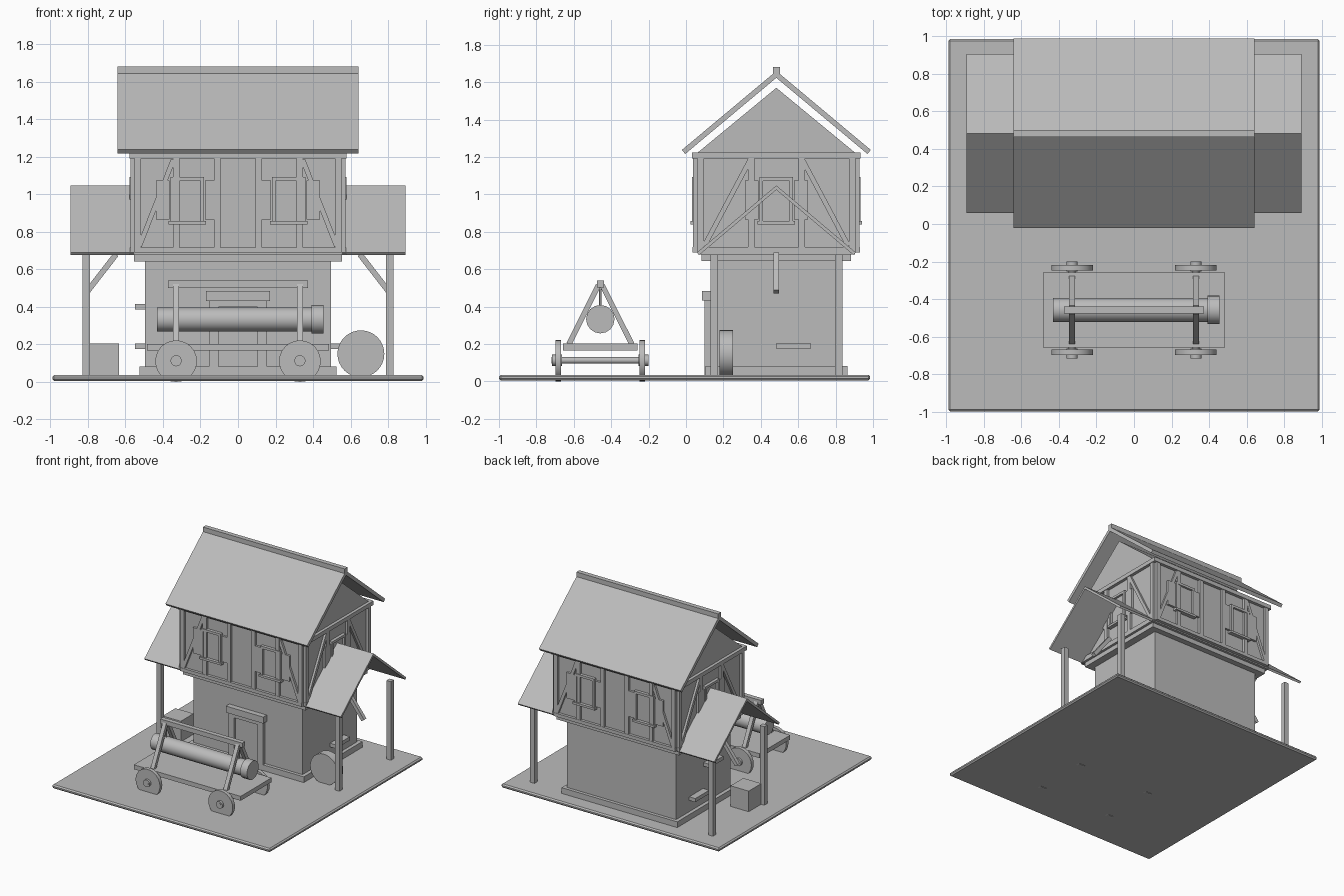
import bpy, bmesh, math
from mathutils import Vector, Matrix

if "Cube" in bpy.data.objects:
    bpy.data.objects.remove(bpy.data.objects["Cube"])

grey = bpy.data.materials.new("plain_grey")
grey.diffuse_color = (0.5, 0.5, 0.5, 1)
grey.use_nodes = True
grey.node_tree.nodes["Principled BSDF"].inputs["Base Color"].default_value = grey.diffuse_color
CY = 0.483  # house centre in y


def finish(name, bm):
    bmesh.ops.recalc_face_normals(bm, faces=bm.faces)
    me = bpy.data.meshes.new(name)
    bm.to_mesh(me)
    bm.free()
    me.materials.append(grey)
    ob = bpy.data.objects.new(name, me)
    bpy.context.collection.objects.link(ob)
    return ob


def box(name, x0, x1, y0, y1, z0, z1, bevel=0):
    bm = bmesh.new()
    m = Matrix.Translation(((x0 + x1) / 2, (y0 + y1) / 2, (z0 + z1) / 2))
    m = m @ Matrix.Diagonal((abs(x1 - x0), abs(y1 - y0), abs(z1 - z0), 1))
    bmesh.ops.create_cube(bm, size=1, matrix=m)
    if bevel:
        bmesh.ops.bevel(bm, geom=bm.edges[:], offset=bevel, segments=1, affect='EDGES')
    return finish(name, bm)


def beam(name, p, q, side, w, t):
    """Square timber from p to q; w is its size along side, t across it."""
    p, q, s = Vector(p), Vector(q), Vector(side).normalized()
    d = (q - p).normalized()
    rot = Matrix((s, d.cross(s), d)).transposed().to_4x4()
    m = Matrix.Translation((p + q) / 2) @ rot @ Matrix.Diagonal((w, t, (q - p).length, 1))
    bm = bmesh.new()
    bmesh.ops.create_cube(bm, size=1, matrix=m)
    return finish(name, bm)


def cyl(name, p, q, r, n=24):
    p, q = Vector(p), Vector(q)
    rot = (q - p).to_track_quat('Z', 'Y').to_matrix().to_4x4()
    bm = bmesh.new()
    bmesh.ops.create_cone(bm, cap_ends=True, segments=n, radius1=r, radius2=r,
                          depth=(q - p).length, matrix=Matrix.Translation((p + q) / 2) @ rot)
    ob = finish(name, bm)
    for f in ob.data.polygons:
        f.use_smooth = len(f.vertices) == 4
    for e in ob.data.edges:
        a, b = (ob.data.vertices[i].co for i in e.vertices)
        e.use_edge_sharp = abs((a - b).dot((q - p).normalized())) < 1e-4
    return ob


def prism(name, pts, x0, x1):
    """Extrude a (y, z) outline along x."""
    bm = bmesh.new()
    a = [bm.verts.new((x0, y, z)) for y, z in pts]
    b = [bm.verts.new((x1, y, z)) for y, z in pts]
    bm.faces.new(a)
    bm.faces.new(b[::-1])
    for i in range(len(pts)):
        j = (i + 1) % len(pts)
        bm.faces.new((a[i], b[i], b[j], a[j]))
    return finish(name, bm)


def roof(name, x0, x1, half, apex, eave, t):
    """Two sloping slabs meeting at the ridge."""
    rise = apex - eave
    ln = math.hypot(half, rise)
    oy, oz = rise / ln * t, half / ln * t
    drop = t * ln / half
    prism(name, [(CY - half, eave), (CY, apex), (CY + half, eave),
                 (CY + half - oy, eave - oz), (CY, apex - drop),
                 (CY - half + oy, eave - oz)], x0, x1)


# ground and lower storey
box("ground_plate", -0.99, 0.99, -1.0, 0.985, 0.005, 0.036, 0.01)
box("plinth", -0.525, 0.525, CY - 0.38, CY + 0.38, 0.03, 0.083)
box("lower_wall", -0.495, 0.495, CY - 0.353, CY + 0.353, 0.03, 0.65)
box("jetty_beam", -0.555, 0.555, CY - 0.4, CY + 0.4, 0.643, 0.68)
box("jetty_sill", -0.575, 0.575, CY - 0.42, CY + 0.42, 0.68, 0.695)

# door
box("door", -0.105, 0.105, 0.115, 0.14, 0.036, 0.415)
box("door_lintel", -0.17, 0.17, 0.085, 0.14, 0.432, 0.485)
for s in (-1, 1):
    box("door_jamb", s * 0.105, s * 0.155, 0.1, 0.14, 0.036, 0.432)
box("door_head", -0.105, 0.105, 0.1, 0.14, 0.4, 0.432)

# side ledges
box("side_ledge", 0.49, 0.55, 0.485, 0.665, 0.175, 0.205)
box("side_ledge", -0.55, -0.49, 0.485, 0.665, 0.175, 0.205)
box("side_ledge", -0.55, -0.49, 0.3, 0.48, 0.385, 0.415)

# upper storey
HX, HY = 0.553, 0.425
box("upper_wall", -HX, HX, CY - HY, CY + HY, 0.69, 1.22)


def timber_wall(normal, depth, half, studs, brace, windows):
    n = Vector(normal)
    u = Vector((-n.y, n.x, 0))

    def at(a, d, z):
        return Vector((0, CY, 0)) + u * a + n * (depth + d) + Vector((0, 0, z))

    def part(name, a0, a1, d, z0, z1):
        p, q = at(a0, -0.01, z0), at(a1, d, z1)
        box(name, p.x, q.x, p.y, q.y, z0, z1)

    part("bottom_rail", -half, half, 0.022, 0.69, 0.718)
    part("top_rail", -half - 0.02, half + 0.02, 0.025, 1.192, 1.225)
    for a in studs:
        part("wall_stud", a - 0.017, a + 0.017, 0.02, 0.71, 1.195)
    for s in (-1, 1):
        beam("wall_brace", at(s * brace[0], 0.007, 0.725), at(s * brace[1], 0.007, 1.185),
             n, 0.022, 0.026)
    for c in windows:
        part("window_pane", c - 0.08, c + 0.08, 0.008, 0.85, 1.09)
        for s in (-1, 1):
            part("window_side", c + s * 0.07, c + s * 0.09, 0.025, 0.85, 1.09)
            part("shutter", c + s * 0.095, c + s * 0.168, 0.018, 0.865, 1.075)
        part("window_head", c - 0.09, c + 0.09, 0.025, 1.072, 1.092)
        part("window_sill", c - 0.1, c + 0.1, 0.033, 0.84, 0.858)


for s in (-1, 1):
    timber_wall((0, s, 0), HY, HX, (-0.535, -0.33, -0.11, 0.11, 0.33, 0.535),
                (0.525, 0.345), (-0.27, 0.27))
    timber_wall((s, 0, 0), HX, HY, (-0.405, -0.135, 0.135, 0.405), (0.385, 0.14), (0,))

# main roof and gables
prism("gable", [(CY - HY, 1.22), (CY, 1.57), (CY + HY, 1.22)], -HX, HX)
roof("main_roof", -0.643, 0.643, 0.505, 1.66, 1.238, 0.028)
box("roof_ridge", -0.643, 0.643, CY - 0.019, CY + 0.019, 1.64, 1.682)

# side porches
for s in (-1, 1):
    roof("porch_roof", s * 0.555, s * 0.892, 0.424, 1.048, 0.69, 0.018)
    for y in (-0.333, 0.333):
        box("porch_post", s * 0.79, s * 0.83, CY + y - 0.02, CY + y + 0.02, 0.03, 0.68)
    beam("porch_brace", (s * 0.805, CY, 0.48), (s * 0.65, CY, 0.68), (0, 1, 0), 0.03, 0.03)

# yard props
box("crate", -0.8, -0.635, 0.165, 0.33, 0.036, 0.205)
cyl("millstone", (0.655, 0.178, 0.15), (0.655, 0.25, 0.15), 0.125, 32)

# ram wagon
WY = -0.458
box("wagon_bed", -0.485, 0.485, WY - 0.2, WY + 0.2, 0.167, 0.203)
for x in (-0.33, 0.33):
    cyl("axle", (x, WY - 0.26, 0.113), (x, WY + 0.23, 0.113), 0.018, 12)
    for s in (-1, 1):
        cyl("wheel", (x, WY + s * 0.21, 0.111), (x, WY + s * 0.24, 0.111), 0.111)
        cyl("wheel_hub", (x, WY + s * 0.205, 0.113), (x, WY + s * 0.258, 0.113), 0.03, 12)
        beam("frame_leg", (x, WY + s * 0.168, 0.2), (x, WY + s * 0.01, 0.515),
             (1, 0, 0), 0.033, 0.028)
    cyl("hanging_rope", (x, WY, 0.38), (x, WY, 0.51), 0.006, 8)
box("frame_ridge", -0.373, 0.373, WY - 0.019, WY + 0.019, 0.502, 0.54)
cyl("ram_log", (-0.433, WY, 0.333), (0.4, WY, 0.333), 0.064, 16)
cyl("ram_head", (0.393, WY, 0.333), (0.455, WY, 0.333), 0.076, 16)
